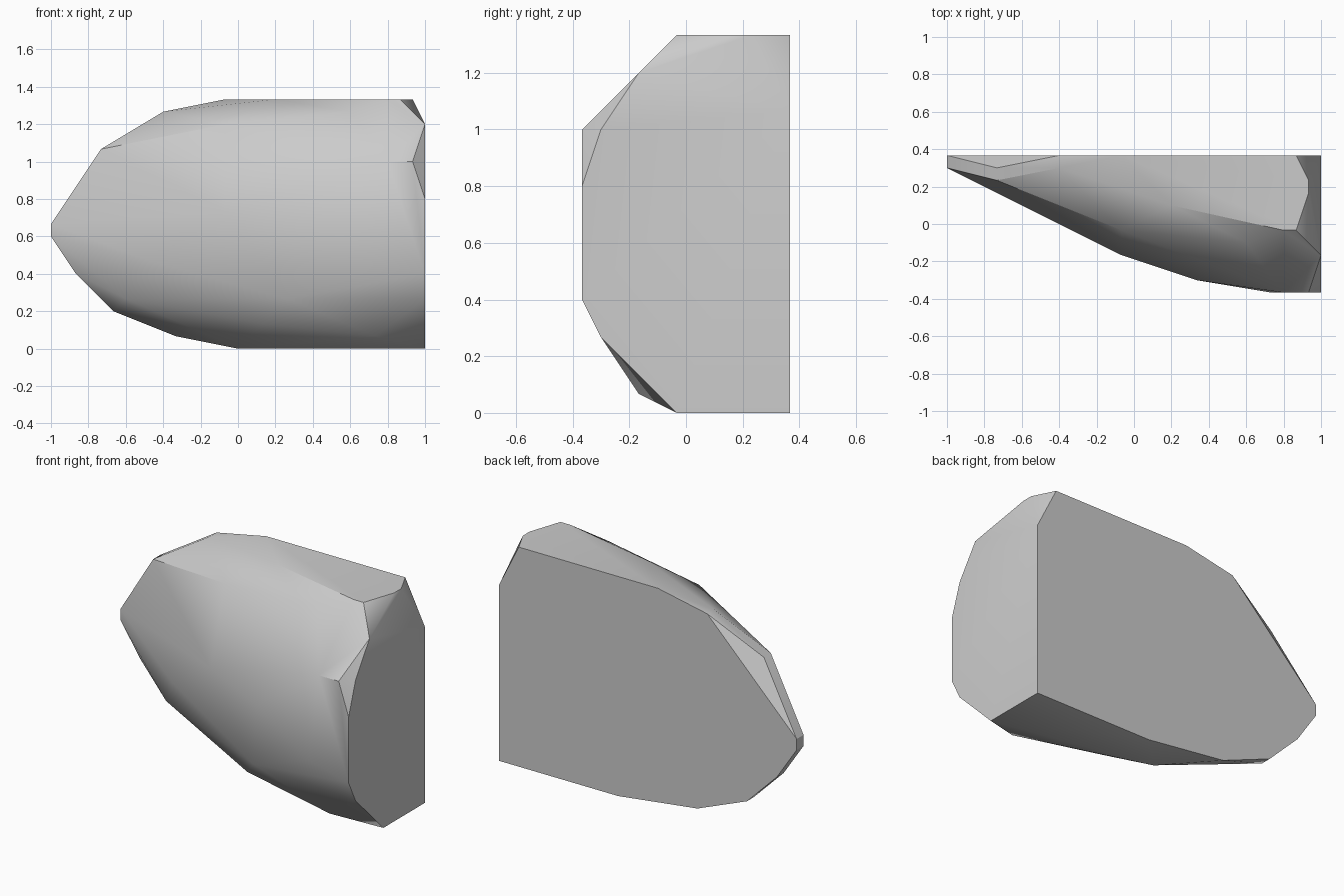
import bpy
import bmesh
from math import radians
from mathutils import Vector

cube = bpy.data.objects.get("Cube")
if cube:
    bpy.data.objects.remove(cube, do_unlink=True)

# The stone is chiselled on a regular lattice of small steps
STEP = 1 / 15
WIDTH, DEPTH, HEIGHT = 30, 11, 20


def lattice_point(x, y, z):
    """Turn lattice steps into a centred position standing on the floor."""
    return Vector((x - WIDTH / 2, y - DEPTH / 2, z)) * STEP


def make_material(name, colour):
    material = bpy.data.materials.new(name)
    material.use_nodes = True
    material.diffuse_color = colour
    shader = material.node_tree.nodes["Principled BSDF"]
    shader.inputs["Base Color"].default_value = colour
    shader.inputs["Roughness"].default_value = 0.9
    return material


# Flat back cut, as x and z
back_cut = [(30, 0), (30, 16), (28, 20), (14, 20), (9, 19), (0, 10),
            (0, 9), (2, 6), (5, 3), (10, 1), (18, 0)]

# Flat end cut, as y and z
end_cut = [(5, 0), (1, 4), (0, 6), (0, 12), (1, 15), (3, 18)]

# Flat top, as x and y
top_cut = [(29, 9), (29, 8), (28, 5), (27, 5), (18, 7)]

# Rounded front, as x, y and z
upper_front = [(9, 10, 19), (4, 10, 16), (4, 9, 16), (14, 5, 18),
               (24, 4, 19), (29, 0, 15), (27, 0, 15)]
middle_front = [(0, 10, 10), (0, 10, 9), (14, 3, 11), (20, 1, 10),
                (26, 0, 7), (8, 6, 7), (2, 10, 6)]
lower_front = [(5, 10, 3), (6, 8, 4), (17, 4, 2), (19, 2, 4),
               (26, 3, 1), (15, 8, 0)]

corners = [lattice_point(x, DEPTH, z) for x, z in back_cut]
corners += [lattice_point(WIDTH, y, z) for y, z in end_cut]
corners += [lattice_point(x, y, HEIGHT) for x, y in top_cut]
corners += [lattice_point(*p) for p in upper_front + middle_front + lower_front]

# Wrap the corners in a convex skin and merge the flat cuts into single faces
bm = bmesh.new()
for corner in corners:
    bm.verts.new(corner)
hull = bmesh.ops.convex_hull(bm, input=bm.verts[:])
unused = {g for g in hull["geom_interior"] + hull["geom_unused"]
          if isinstance(g, bmesh.types.BMVert)}
bmesh.ops.delete(bm, geom=list(unused), context="VERTS")
bmesh.ops.dissolve_limit(bm, angle_limit=radians(0.5),
                         verts=bm.verts[:], edges=bm.edges[:])
bmesh.ops.recalc_face_normals(bm, faces=bm.faces[:])

mesh = bpy.data.meshes.new("rock")
bm.to_mesh(mesh)
bm.free()
mesh.materials.append(make_material("stone grey", (0.6, 0.6, 0.6, 1)))

rock = bpy.data.objects.new("rock", mesh)
bpy.context.collection.objects.link(rock)

# Soften the worn front while the cut edges stay crisp
bpy.ops.object.select_all(action="DESELECT")
rock.select_set(True)
bpy.context.view_layer.objects.active = rock
bpy.ops.object.shade_smooth_by_angle(angle=radians(30))
